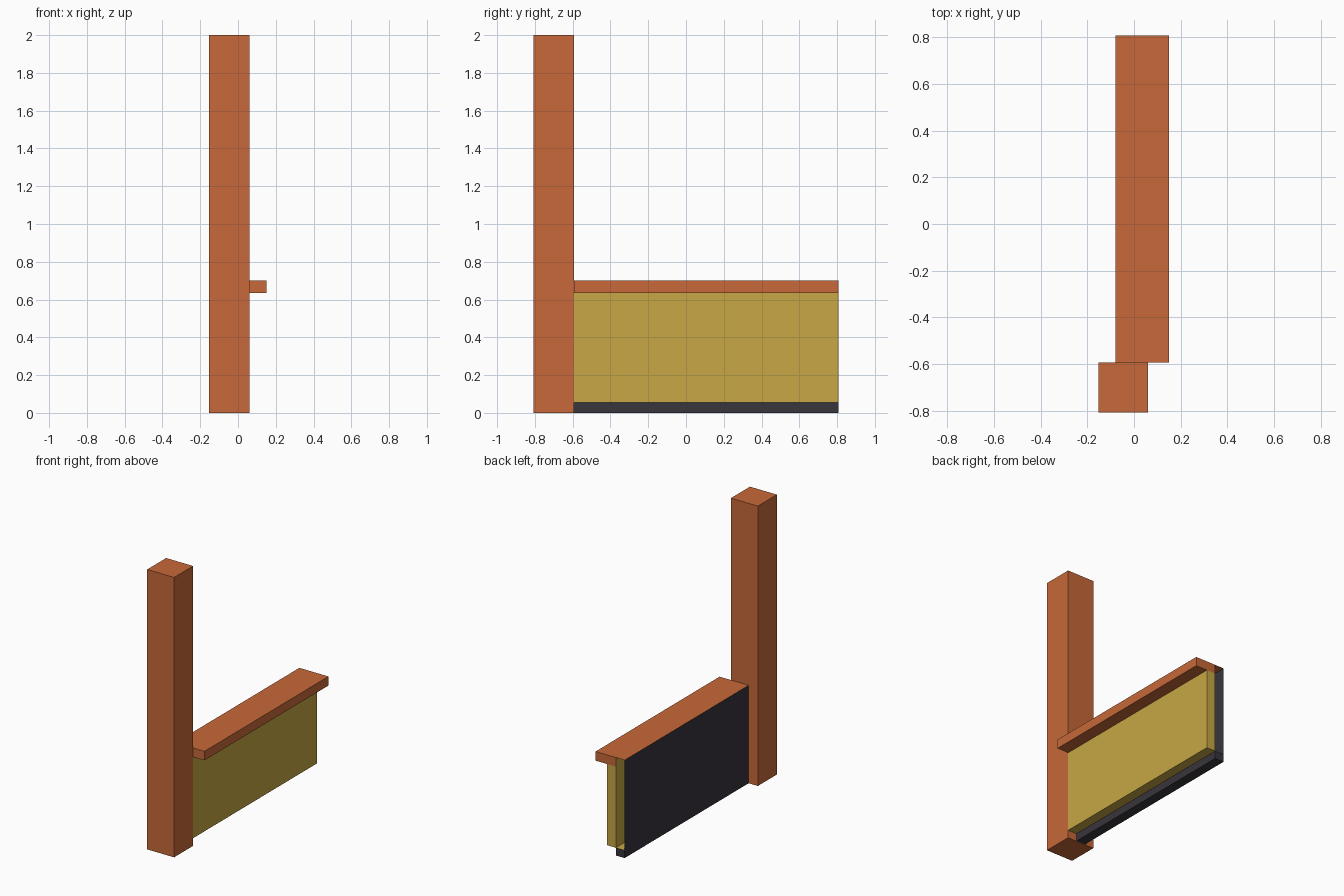
import bpy

if "Cube" in bpy.data.objects:
    bpy.data.objects.remove(bpy.data.objects["Cube"])


def material(name, colour):
    m = bpy.data.materials.new(name)
    m.diffuse_color = (*colour, 1)
    m.use_nodes = True
    m.node_tree.nodes["Principled BSDF"].inputs["Base Color"].default_value = m.diffuse_color
    return m


# Colours
orange = material("orange_paint", (0.57, 0.14, 0.04))
yellow = material("yellow_paint", (0.57, 0.39, 0.06))
dark = material("dark_siding", (0.04, 0.035, 0.045))


def extrude(name, path, y0, y1, mat, ends=None):
    """Sweep an x-z path along y; 'ends' is an optional clockwise end outline."""
    verts, faces = [], []
    for (ax, az), (bx, bz) in zip(path, path[1:]):
        n = len(verts)
        verts += [(ax, y0, az), (bx, y0, bz), (bx, y1, bz), (ax, y1, az)]
        faces.append((n, n + 1, n + 2, n + 3))
    if ends:
        for y, outline in ((y1, ends), (y0, ends[::-1])):
            n = len(verts)
            verts += [(x, y, z) for x, z in outline]
            faces.append(tuple(range(n, n + len(outline))))
    mesh = bpy.data.meshes.new(name)
    mesh.from_pydata(verts, [], faces)
    mesh.materials.append(mat)
    obj = bpy.data.objects.new(name, mesh)
    bpy.context.collection.objects.link(obj)
    return obj


def rect(x0, x1, z0, z1):
    return [(x0, z0), (x0, z1), (x1, z1), (x1, z0)]


Y0, Y1 = -0.593, 0.807                      # wall length
XB, XM, XF, XL = -0.08, -0.01, 0.06, 0.15   # back, cavity, wall face, ledge lip
ZB, ZL, ZT = 0.055, 0.635, 0.70             # base top, ledge underside, ledge top

# Corner post
post = rect(-0.153, XF, 0, 2)
extrude("corner_post", post + post[:1], -0.807, Y0, orange, post)

# Outer siding sheet with its foot
extrude("outer_siding", [(XM, ZB), (XM, 0), (XB, 0), (XB, ZT)], Y0, Y1, dark,
        rect(XB, XM, 0, ZB))

# Inner wall panel
extrude("inner_wall", [(XF, ZL), (XF, ZB), (XM, ZB)], Y0, Y1, yellow,
        rect(XM, XF, ZB, ZL))

# Lining of the open-ended cavity behind the siding
extrude("cavity_lining", [(XB, ZB), (XM, ZB), (XM, ZT)], Y0, Y1, yellow)

# Ledge on top
extrude("top_ledge", [(XB, ZT), (XL, ZT), (XL, ZL), (XF, ZL)], Y0, Y1, orange,
        rect(XM, XL, ZL, ZT))
